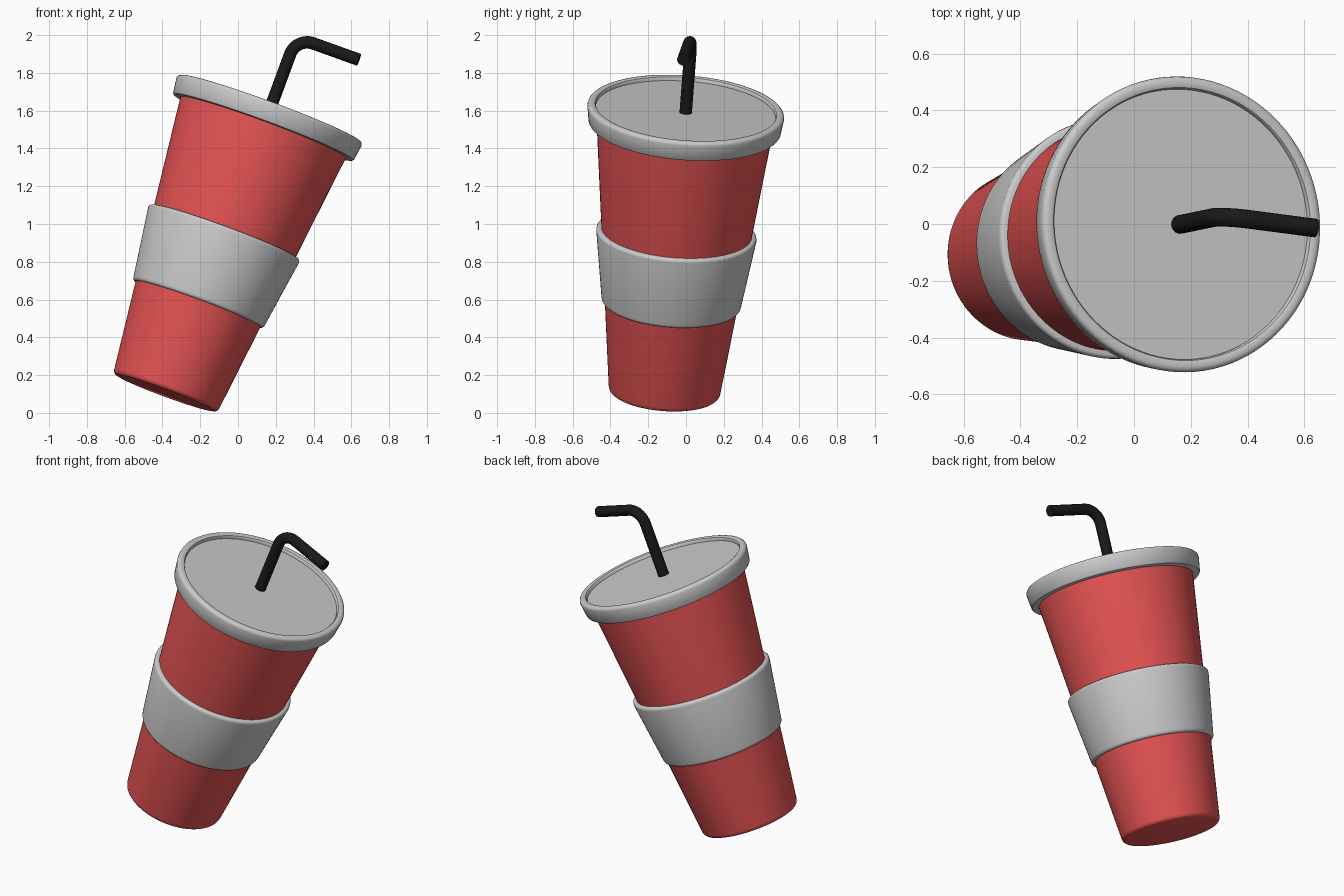
import bpy, bmesh, math
from mathutils import Matrix, Vector

if "Cube" in bpy.data.objects:
    bpy.data.objects.remove(bpy.data.objects["Cube"])

# Tilted frame of the cup: z runs along its axis, x follows the straw's bent arm
axis = Vector((0.345, 0.0715, 0.936)).normalized()
arm = Vector((0.94, -0.122, -0.33))
arm = (arm - axis * arm.dot(axis)).normalized()
side = axis.cross(arm)
FRAME = Matrix((arm, side, axis)).transposed().to_4x4()
FRAME.translation = (-0.385, -0.115, 0.105)


def material(name, color):
    m = bpy.data.materials.new(name)
    m.diffuse_color = (*color, 1)
    m.use_nodes = True
    m.node_tree.nodes["Principled BSDF"].inputs["Base Color"].default_value = m.diffuse_color
    return m


def finish(name, bm, mat=None, angle=35):
    bmesh.ops.recalc_face_normals(bm, faces=bm.faces)
    mesh = bpy.data.meshes.new(name)
    bm.to_mesh(mesh)
    bm.free()
    ob = bpy.data.objects.new(name, mesh)
    bpy.context.collection.objects.link(ob)
    ob.matrix_world = FRAME
    if mat:
        mesh.materials.append(mat)
    bpy.ops.object.select_all(action='DESELECT')
    ob.select_set(True)
    bpy.context.view_layer.objects.active = ob
    bpy.ops.object.shade_smooth_by_angle(angle=math.radians(angle))
    return ob


def sweep(bm, rings, closed=False):
    """Bridge successive vertex rings; close into a loop or cap both ends."""
    pairs = list(zip(rings, rings[1:]))
    if closed:
        pairs.append((rings[-1], rings[0]))
    for a, b in pairs:
        n = len(a)
        for i in range(n):
            j = (i + 1) % n
            bm.faces.new((a[i], a[j], b[j], b[i]))
    if not closed:
        bm.faces.new(rings[0])
        bm.faces.new(rings[-1])


def lathe(name, profile, mat=None, closed=False, n=96):
    bm = bmesh.new()
    turn = [2 * math.pi * i / n for i in range(n)]
    rings = [[bm.verts.new((r * math.cos(t), r * math.sin(t), z)) for t in turn]
             for r, z in profile]
    sweep(bm, rings, closed)
    return finish(name, bm, mat)


def tube(name, path, radius, mat, n=24):
    """Round tube along a path lying in the local xz plane."""
    bm = bmesh.new()
    rings = []
    for k, p in enumerate(path):
        t = (path[min(k + 1, len(path) - 1)] - path[max(k - 1, 0)]).normalized()
        u = Vector((0, 1, 0))
        v = t.cross(u)
        rings.append([bm.verts.new(p + radius * (u * math.cos(a) + v * math.sin(a)))
                      for a in (2 * math.pi * i / n for i in range(n))])
    sweep(bm, rings)
    return finish(name, bm, mat)


red = material("red_plastic", (0.82, 0.09, 0.09))
black = material("black_plastic", (0.01, 0.01, 0.01))

# Tapered cup with softened bottom edge
lathe("cup_body", [(0.272, 0), (0.285, 0.003), (0.293, 0.011), (0.297, 0.025),
                   (0.469, 1.52)], red)

# Sleeve gripping the middle, rounded edges
lathe("sleeve", [(0.34, 0.503), (0.357, 0.503), (0.364, 0.506), (0.369, 0.513),
                 (0.371, 0.522), (0.425, 0.892), (0.424, 0.902), (0.419, 0.909),
                 (0.412, 0.912), (0.39, 0.912)], closed=True)

# Lid with raised rounded rim and recessed top
lathe("lid", [(0.45, 1.502), (0.499, 1.502), (0.506, 1.504), (0.511, 1.511),
              (0.522, 1.590), (0.520, 1.600), (0.514, 1.607), (0.505, 1.610),
              (0.490, 1.610), (0.482, 1.607), (0.478, 1.601), (0.477, 1.588)])

# Bent straw: stem, rounded elbow, short arm
TOP, R, ARM = 2.012, 0.095, 0.354
path = [Vector((0, 0, 1.56))]
path += [Vector((R - R * math.cos(a), 0, TOP - R + R * math.sin(a)))
         for a in (math.pi / 2 * i / 12 for i in range(13))]
path.append(Vector((ARM, 0, TOP)))
tube("straw", path, 0.033, black)
